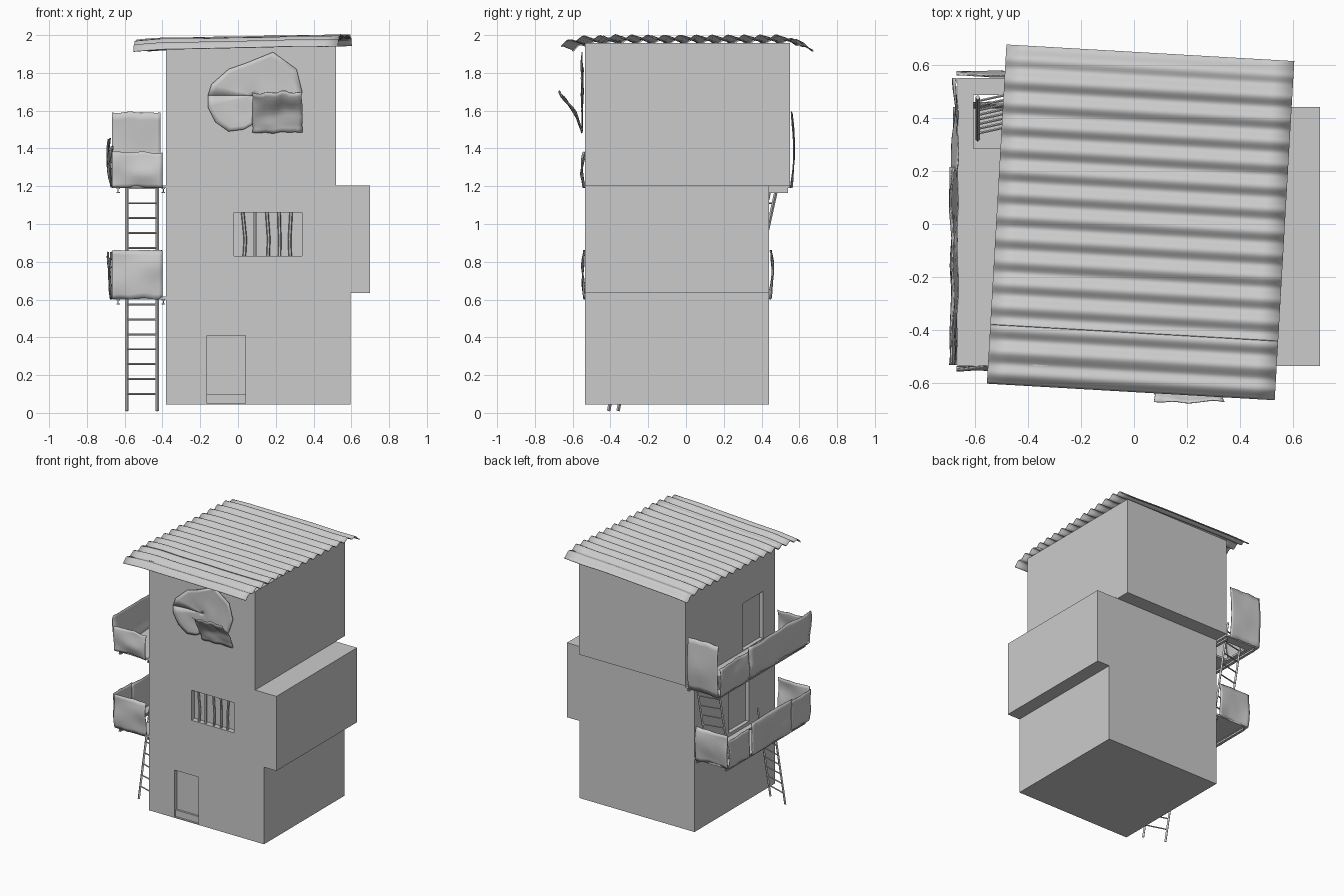
import bpy, bmesh, math
from mathutils import Vector, Matrix, noise

if "Cube" in bpy.data.objects:
    bpy.data.objects.remove(bpy.data.objects["Cube"])

grey = bpy.data.materials.new("plain_grey")
grey.use_nodes = True
colour = (0.6, 0.6, 0.6, 1)
grey.diffuse_color = colour
grey.node_tree.nodes["Principled BSDF"].inputs["Base Color"].default_value = colour


def finish(name, bm, smooth=False):
    mesh = bpy.data.meshes.new(name)
    bmesh.ops.recalc_face_normals(bm, faces=bm.faces)
    bm.to_mesh(mesh)
    bm.free()
    mesh.materials.append(grey)
    ob = bpy.data.objects.new(name, mesh)
    bpy.context.collection.objects.link(ob)
    bpy.ops.object.select_all(action='DESELECT')
    ob.select_set(True)
    bpy.context.view_layer.objects.active = ob
    if smooth:
        bpy.ops.object.shade_smooth_by_angle(angle=math.radians(40))
    return ob


def add_box(bm, lo, hi):
    lo, hi = Vector(lo), Vector(hi)
    size = hi - lo
    bmesh.ops.create_cube(bm, size=1, matrix=Matrix.Translation((lo + hi) / 2)
                          @ Matrix.Diagonal((*size, 1)))


def box(name, lo, hi, holes=()):
    """Block with rectangular recesses cut into it."""
    bm = bmesh.new()
    add_box(bm, lo, hi)
    ob = finish(name, bm)
    for hole in holes:
        bm = bmesh.new()
        add_box(bm, *hole)
        cutter = finish("cutter", bm)
        cutter.hide_render = True
        mod = ob.modifiers.new("recess", 'BOOLEAN')
        mod.operation, mod.solver, mod.object = 'DIFFERENCE', 'EXACT', cutter
        bpy.context.view_layer.objects.active = ob
        bpy.ops.object.modifier_apply(modifier=mod.name)
        bpy.data.objects.remove(cutter)
    return ob


def rod(bm, a, b, r, sides=6):
    a, b = Vector(a), Vector(b)
    d = b - a
    turn = d.to_track_quat('Z', 'Y').to_matrix().to_4x4()
    bmesh.ops.create_cone(bm, cap_ends=True, segments=sides, radius1=r, radius2=r,
                          depth=d.length, matrix=Matrix.Translation((a + b) / 2) @ turn)


def surface(name, shape, nu, nv, thick):
    """Thin smooth sheet; shape(u, v) gives a point for u, v in 0..1."""
    bm = bmesh.new()
    rows = [[bm.verts.new(shape(i / nu, j / nv)) for j in range(nv + 1)]
            for i in range(nu + 1)]
    for r, s in zip(rows, rows[1:]):
        for j in range(nv):
            bm.faces.new((r[j], s[j], s[j + 1], r[j + 1]))
    ob = finish(name, bm, True)
    mod = ob.modifiers.new("thickness", 'SOLIDIFY')
    mod.thickness, mod.offset = thick, 0
    return ob


# Stacked storeys with recessed doors and window
FRONT, SIDE = -0.535, -0.38
box("lower_storey", (SIDE, FRONT, 0.045), (0.595, 0.44, 0.635),
    [((-0.165, -0.6, 0.05), (0.04, FRONT + 0.03, 0.41))])
box("middle_storey", (SIDE, FRONT, 0.635), (0.70, 0.44, 1.205),
    [((-0.02, -0.6, 0.83), (0.34, FRONT + 0.04, 1.06)),
     ((-0.5, -0.22, 0.64), (SIDE + 0.03, 0.025, 1.01))])
box("upper_storey", (SIDE, FRONT, 1.205), (0.52, 0.55, 1.957),
    [((-0.5, -0.39, 1.21), (SIDE + 0.03, -0.145, 1.57))])
box("door_step", (-0.165, FRONT + 0.015, 0.05), (0.04, FRONT + 0.031, 0.10))

# Slightly bent window bars
bm = bmesh.new()
for i in range(5):
    x = 0.025 + 0.064 * i
    bend = (0.014, 0.0, 0.01, 0.004, -0.008)[i]
    mid = (x + bend, FRONT + 0.018, 0.92)
    rod(bm, (x, FRONT + 0.018, 1.06), mid, 0.009)
    rod(bm, mid, (x + bend * 0.6, FRONT + 0.018, 0.83), 0.009)
finish("window_bars", bm, True)


# Corrugated roof from two overlapping sheets, drooping at the eaves
def roof(name, y0, y1, lift):
    turn = Matrix.Rotation(math.radians(-3.3), 3, 'Z')

    def shape(u, v):
        x, y = -0.545 + 1.085 * u, y0 + (y1 - y0) * v
        p = turn @ Vector((x, y, 0))
        p.x += 0.027
        droop = max(0, abs(y) - 0.54) * 0.35 + max(0, 0.12 - u) * 0.07
        ripple = 0.011 * math.cos(y * math.tau / 0.085)
        wobble = 0.004 * noise.noise((x * 4, y * 4, 5))
        p.z = 1.966 + 0.02 * u + ripple - droop + wobble + lift
        return p
    surface(name, shape, 14, round((y1 - y0) * 120), 0.004)


roof("roof_sheet_large", -0.41, 0.645, 0.004)
roof("roof_sheet_small", -0.632, -0.37, -0.001)


# Dented sheet-metal railing panels
def panel(name, a, b, z0, z1, out, tilt=0.0):
    a, b, out = Vector((*a, 0)), Vector((*b, 0)), Vector((*out, 0))

    def shape(u, v):
        p = a.lerp(b, u)
        n = noise.noise(p * 6 + Vector((0, 0, v * 2 + z0 * 9)))
        p += out * (0.016 * n + 0.012 * math.sin(v * math.pi) + tilt * v)
        p.z = z0 + (z1 - z0) * v + 0.008 * noise.noise((u * 4, v * 3, z1 * 7))
        return p
    surface(name, shape, 14, 10, 0.005)


EDGE = -0.668
left, front, back = (-1, 0), (0, -1), (0, 1)
panel("upper_back_panel", (EDGE, 0.56), (-0.41, 0.55), 1.195, 1.59, back)
panel("upper_front_panel", (EDGE, -0.537), (-0.40, -0.537), 1.195, 1.38, front)
panel("upper_side_panel_back", (EDGE, 0.55), (EDGE, 0.2), 1.195, 1.41, left)
panel("upper_side_panel_front", (EDGE, 0.215), (EDGE, -0.53), 1.2, 1.45, left, 0.012)
panel("lower_back_panel", (EDGE, 0.447), (-0.40, 0.447), 0.605, 0.86, back)
panel("lower_front_panel", (EDGE, -0.537), (-0.40, -0.537), 0.605, 0.86, front)
panel("lower_side_panel_back", (EDGE, 0.44), (EDGE, 0.2), 0.605, 0.82, left)
panel("lower_side_panel_middle", (EDGE, 0.17), (EDGE, -0.32), 0.605, 0.85, left)
panel("lower_side_panel_front", (EDGE, -0.3), (EDGE, -0.53), 0.61, 0.85, left, 0.012)

# Balcony floors with ladder openings, on I-beams
for label, z, y1, hole in (("lower", 0.6, 0.44, -0.36), ("upper", 1.19, 0.55, 0.285)):
    box(label + "_balcony", (-0.665, FRONT, z), (SIDE, y1, z + 0.015),
        [((-0.605, hole, z - 0.1), (-0.42, hole + 0.2, z + 0.1))])
    bm = bmesh.new()
    for x in (-0.635, -0.395):
        for half, low, high in ((0.009, 0, 0.005), (0.003, 0.005, 0.02), (0.009, 0.02, 0.025)):
            add_box(bm, (x - half, FRONT + 0.01, z - 0.025 + low),
                    (x + half, y1 - 0.01, z - 0.025 + high))
    finish(label + "_balcony_beams", bm)


# Leaning ladders, turned slightly
def ladder(name, outer_y, inner_y, z0, z1, lean, first):
    bm = bmesh.new()

    def at(side, z):
        x, y = ((-0.588, outer_y), (-0.428, inner_y))[side]
        return Vector((x, y + (z - z0) * lean, z))
    for side in (0, 1):
        rod(bm, at(side, z0), at(side, z1), 0.009, 4)
    z = first
    while z < z1 - 0.02:
        rod(bm, at(0, z), at(1, z), 0.005)
        z += 0.079
    finish(name, bm)


ladder("lower_ladder", -0.36, -0.41, 0.01, 0.74, 0.21, 0.1)
ladder("upper_ladder", 0.32, 0.355, 0.62, 1.33, 0.22, 0.715)

# Crumpled patch on the front wall, swept from its centre to a ragged outline
outline = [(-0.16, 1.68), (-0.14, 1.74), (-0.05, 1.82), (0.05, 1.855), (0.185, 1.91),
           (0.31, 1.82), (0.34, 1.70), (0.31, 1.60), (0.25, 1.53), (0.1, 1.54),
           (0.03, 1.50), (-0.05, 1.49), (-0.12, 1.54), (-0.16, 1.62), (-0.16, 1.68)]


def patch(u, v):
    x, z = outline[round(u * 14)]
    x, z = 0.08 + (x - 0.08) * (0.02 + 0.98 * v), 1.68 + (z - 1.68) * (0.02 + 0.98 * v)
    return (x, FRONT - 0.014 + 0.012 * noise.noise((x * 9, z * 9, 2)), z)


surface("wall_patch", patch, 14, 8, 0.004)


# Loose flap curling outward at its top
def flap(u, v):
    x = 0.075 + 0.265 * u + 0.012 * noise.noise((v * 4, u, 3))
    z = 1.485 + 0.21 * v + 0.02 * noise.noise((u * 4, v, 8))
    y = FRONT - 0.014 - 0.12 * v ** 1.5 + 0.018 * noise.noise((u * 3, v * 3, 1))
    return (x, y, z)


surface("patch_flap", flap, 12, 10, 0.004)
